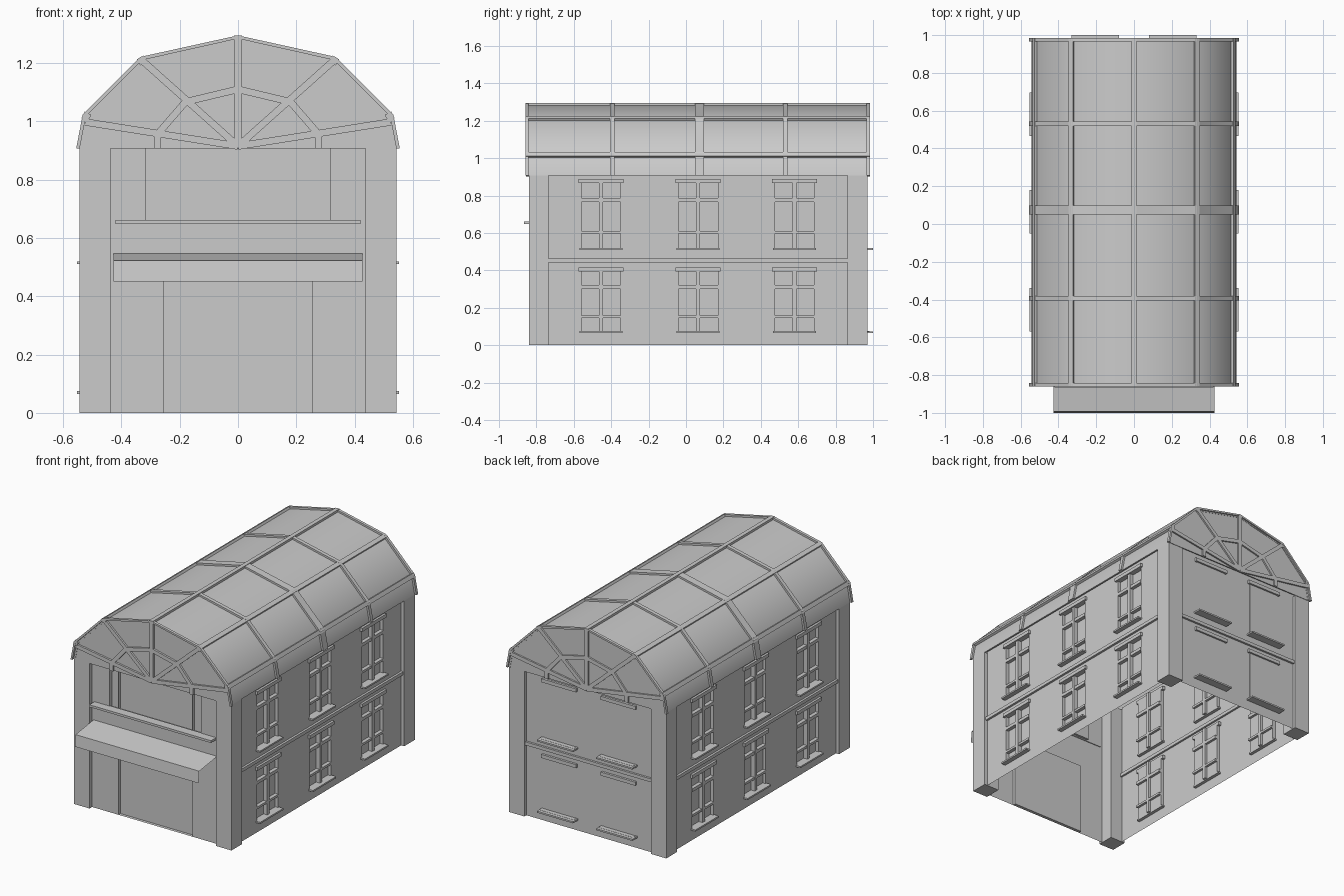
import bpy, bmesh, math
from mathutils import Vector, Matrix

if "Cube" in bpy.data.objects:
    bpy.data.objects.remove(bpy.data.objects["Cube"])


def finish(name, bm, smooth=None):
    me = bpy.data.meshes.new(name)
    bm.to_mesh(me)
    bm.free()
    ob = bpy.data.objects.new(name, me)
    bpy.context.collection.objects.link(ob)
    if smooth:
        me.shade_smooth()
        me.set_sharp_from_angle(angle=math.radians(smooth))
    return ob


# Wall frames: local (u along wall, d outward, z up) to world
def frame(u, d):
    return Matrix((u, d, (0, 0, 1))).transposed()


WORLD = frame((1, 0, 0), (0, 1, 0))
RIGHT = frame((0, 1, 0), (1, 0, 0))
LEFT = frame((0, 1, 0), (-1, 0, 0))
FRONT = frame((1, 0, 0), (0, -1, 0))
BACK = frame((1, 0, 0), (0, 1, 0))


def add_box(bm, m, u, d, z):
    vs = [bm.verts.new(m @ Vector((a, b, c))) for a in u for b in d for c in z]
    fs = [bm.faces.new([vs[i] for i in f]) for f in
          ((0, 1, 3, 2), (4, 6, 7, 5), (0, 4, 5, 1), (2, 3, 7, 6), (0, 2, 6, 4), (1, 5, 7, 3))]
    bmesh.ops.recalc_face_normals(bm, faces=fs)


def box(name, m, u, d, z):
    bm = bmesh.new()
    add_box(bm, m, u, d, z)
    return finish(name, bm)


def prism(name, pts, y0, y1, smooth=None):
    # x-z outline extruded along y
    bm = bmesh.new()
    a = [bm.verts.new((x, y0, z)) for x, z in pts]
    b = [bm.verts.new((x, y1, z)) for x, z in pts]
    n = len(pts)
    for i in range(n):
        bm.faces.new((a[i], a[(i + 1) % n], b[(i + 1) % n], b[i]))
    bm.faces.new(a)
    bm.faces.new(b)
    bmesh.ops.recalc_face_normals(bm, faces=bm.faces)
    return finish(name, bm, smooth)


def wall(name, m, us, d, zs, holes, depth):
    # grid sheet whose cells inside the openings are pushed inwards
    bm = bmesh.new()
    vs = [[bm.verts.new(m @ Vector((u, d, z))) for z in zs] for u in us]
    out = m @ Vector((0, 1, 0))
    openings = []
    for i in range(len(us) - 1):
        for j in range(len(zs) - 1):
            f = bm.faces.new((vs[i][j], vs[i + 1][j], vs[i + 1][j + 1], vs[i][j + 1]))
            f.normal_update()
            if f.normal.dot(out) < 0:
                f.normal_flip()
            if (i, j) in holes:
                openings.append(f)
    if depth:
        res = bmesh.ops.extrude_discrete_faces(bm, faces=openings)
        verts = {v for f in res["faces"] for v in f.verts}
        bmesh.ops.translate(bm, verts=list(verts), vec=out * -depth)
    else:
        bmesh.ops.dissolve_limit(bm, angle_limit=0.01, verts=bm.verts, edges=bm.edges)
    return finish(name, bm)


def window(name, m, c, d, z0, z1, bars):
    bm = bmesh.new()
    add_box(bm, m, (c - .115, c + .115), (d - .02, d + .03), (z0 - .005, z0 + .005))
    add_box(bm, m, (c - .12, c + .12), (d - .02, d + .014), (z1 - .022, z1))
    if bars:
        add_box(bm, m, (c - .011, c + .011), (d - .035, d + .006), (z0, z1))
        h = z1 - z0
        for t, w in ((.24, .007), (.7, .01)):
            z = z0 + h * t
            add_box(bm, m, (c - .105, c + .105), (d - .035, d + .003), (z - w, z + w))
    finish(name, bm)


FLOORS = ((.07, .415), (.515, .888))
ZS = [0, .07, .415, .515, .888, .92]

# Corner pillars
for x in (-.49, .49):
    for y in (-.787, .917):
        box("corner_pillar", WORLD, (x - .053, x + .053), (y - .053, y + .053), (0, .907))

# Side walls with six recessed windows each
cs = (-.455, .065, .58)
us = [-.735] + [c + s for c in cs for s in (-.105, .105)] + [.865]
for m, side in ((RIGHT, "right"), (LEFT, "left")):
    wall(side + "_wall", m, us, .522, ZS, [(i, j) for i in (1, 3, 5) for j in (1, 3)], .02)
    box(side + "_band", m, (-.735, .865), (.51, .536), (.443, .464))
    for c in cs:
        for z0, z1 in FLOORS:
            window(side + "_window", m, c, .522, z0, z1, True)

# Back wall with four flush windows
us = [-.44, -.31, -.1, .1, .31, .44]
wall("back_wall", BACK, us, .95, ZS, [], 0)
box("back_band", BACK, (-.44, .44), (.94, .963), (.443, .464))
for c in (-.205, .205):
    for z0, z1 in FLOORS:
        window("back_window", BACK, c, .95, z0, z1, False)
        box("back_window_sill", BACK, (c - .125, c + .125), (.94, 1.0), (z0 - .006, z0 + .004))
        box("back_window_pane", BACK, (c - .105, c + .105), (.94, .953), (z0, z1 - .02))

# Shop front: recessed door opening and upper panel
wall("front_wall", FRONT, [-.44, -.315, -.255, .255, .315, .44], .815, [0, .45, .655, .907],
     [(2, 0)] + [(i, 2) for i in (1, 2, 3)], 0.02)
box("front_ledge", FRONT, (-.42, .42), (.81, .866), (.648, .662))

# Awning: thin sloping sheet with hanging front
bm = bmesh.new()
rows = [[bm.verts.new((x, y, z)) for x in (-.427, .427)]
        for y, z in ((-.815, .547), (-.992, .522), (-1.0, .45))]
for a, b in zip(rows, rows[1:]):
    bm.faces.new((a[0], b[0], b[1], a[1]))
finish("awning", bm)

# Barrel roof
HALF = [(.543, .907), (.522, 1.017), (.33, 1.21), (0, 1.284)]


def arch(points):
    return points + [(-x, z) for x, z in reversed(points[:-1])]


def scaled(s):
    return [(x * s, .907 + (z - .907) * s) for x, z in HALF]


outer, inner = arch(HALF), arch(scaled(.98))
prism("roof_shell", outer + inner[::-1], -.845, .975, 50)

# Cross ribs over the roof
rib = arch([(.555, .907), (.533, 1.023), (.336, 1.221), (0, 1.295)])
for y, w in ((-.85, .009), (-.393, .012), (.073, .024), (.53, .012), (.975, .009)):
    prism("roof_cross_rib", rib + outer[::-1], y - w, y + w)


def strip(p, q, w):
    p, q = Vector(p), Vector(q)
    n = (q - p).normalized()
    n = Vector((-n.y, n.x)) * w / 2
    return [tuple(v) for v in (p + n, q + n, q - n, p - n)]


# Long ribs along the roof corners
for x, z, ang in ((0, 1.284, 90), (.33, 1.21, 61), (-.33, 1.21, 119), (.522, 1.017, 27), (-.522, 1.017, 153)):
    d = Vector((math.cos(math.radians(ang)), math.sin(math.radians(ang))))
    c = Vector((x, z))
    prism("roof_long_rib", strip(c - d * .014, c + d * .011, .026), -.858, .983)

# Gable panels with fan-shaped bars at both ends
for y, out in ((-.84, -.855), (.97, .983)):
    prism("gable_panel", inner, y - .003, y + .003)
    hub = (0, .915)
    for tip in [(0, 1.284)] + [(s * x, z) for s in (-1, 1) for x, z in ((.33, 1.21), (.525, .998))]:
        prism("fan_ray", strip(hub, tip, .024), y, out)
    fan = arch([(.277, .907), (.277, .955), (.18, 1.067), (0, 1.11)])
    for p, q in zip(fan, fan[1:]):
        prism("fan_arc", strip(p, q, .024), y, out)
